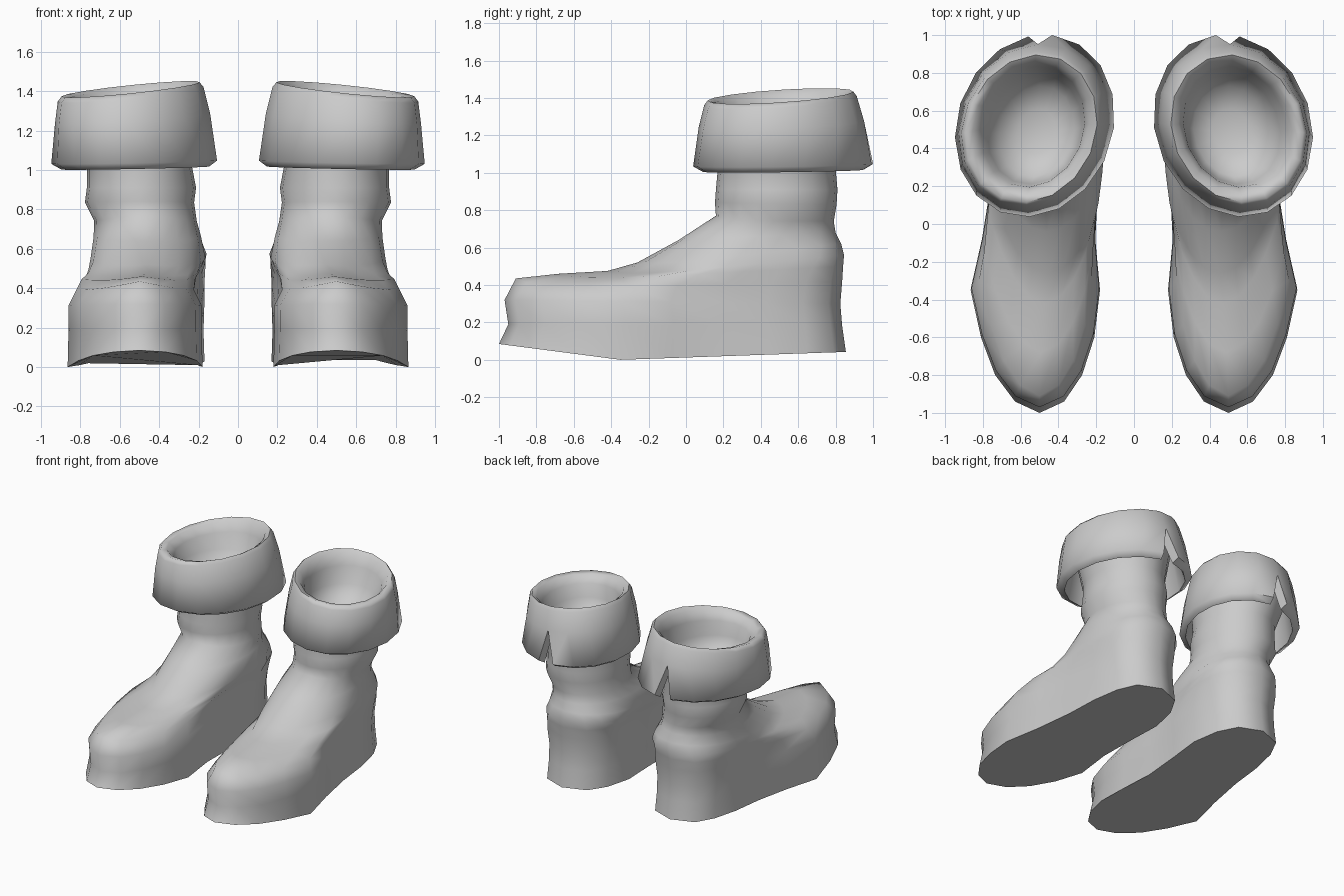
import bpy, bmesh
from math import pi, cos, sin, sqrt, radians

if "Cube" in bpy.data.objects:
    bpy.data.objects.remove(bpy.data.objects["Cube"])

leather = bpy.data.materials.new("plain grey leather")
leather.use_nodes = True
leather.diffuse_color = (0.6, 0.6, 0.6, 1)
leather.node_tree.nodes["Principled BSDF"].inputs["Base Color"].default_value = (0.6, 0.6, 0.6, 1)


def lerp(a, b, t):
    return a + (b - a) * t


def loft(bm, rings, closed=True):
    """Bridge equal-length point rings with quads and return the vertex rows."""
    rows = [[bm.verts.new(p) for p in ring] for ring in rings]
    count = len(rows[0])
    for low, high in zip(rows, rows[1:]):
        for i in range(count if closed else count - 1):
            j = (i + 1) % count
            bm.faces.new((low[i], low[j], high[j], high[i]))
    return rows


def finish(bm, name, angle):
    """Clean the mesh, shade it and mirror it into a pair."""
    bmesh.ops.remove_doubles(bm, verts=bm.verts, dist=0.0005)
    bmesh.ops.recalc_face_normals(bm, faces=bm.faces)
    mesh = bpy.data.meshes.new(name)
    bm.to_mesh(mesh)
    bm.free()
    mesh.materials.append(leather)
    obj = bpy.data.objects.new(name, mesh)
    bpy.context.collection.objects.link(obj)
    bpy.ops.object.select_all(action="DESELECT")
    obj.select_set(True)
    bpy.context.view_layer.objects.active = obj
    bpy.ops.object.shade_smooth_by_angle(angle=radians(angle))
    mirror = obj.modifiers.new("pair", "MIRROR")
    mirror.use_mirror_merge = False


# Sole outline from toe to heel: y, inner x, outer x
SOLE = [(-1, .5, .5), (-.94, .37, .63), (-.8, .275, .735), (-.6, .21, .81),
        (-.35, .18, .865), (-.08, .205, .805), (.2, .19, .76), (.45, .17, .74),
        (.65, .21, .70), (.79, .29, .63), (.855, .46, .46)]


def boot_ring(yf, zf, yb, zb, sf, sb, mix, cx=.46, sag=0, sole=False):
    """One slice, blending the sole outline (mix 0) into an ankle oval (mix 1)."""
    inner, outer = [], []
    last = len(SOLE) - 1
    for k, (sy, x0, x1) in enumerate(SOLE):
        oval = (1 - cos(pi * k / last)) / 2
        v = lerp((sy + 1) / 1.855, oval, mix)
        half = lerp((x1 - x0) / 2, .28 * sqrt(max(0, 1 - (2 * oval - 1) ** 2)), mix)
        half *= lerp(sf, sb, v)
        mid = lerp((x0 + x1) / 2, cx, mix)
        y = lerp(yf, yb, v)
        z = lerp(zf, zb, v) - sag * half * (1 - v)
        if sole:
            z = .13 * max(0, -.35 - y) + .035 * max(0, y + .35)
        inner.append((mid - half, y, z))
        outer.append((mid + half, y, z))
    return inner + outer[-2:0:-1]


# Boot: foot, instep and wrinkled ankle
bm = bmesh.new()
rows = loft(bm, [
    boot_ring(-1, 0, .855, 0, 1, 1, 0, sole=True),
    boot_ring(-.95, .19, .835, .18, .99, .98, 0),
    boot_ring(-.97, .32, .825, .30, .98, 1, 0),
    boot_ring(-.91, .435, .835, .42, .77, 1.06, 0, sag=.2),
    boot_ring(-.68, .46, .84, .5, .75, 1.15, .25, .455, .15),
    boot_ring(-.42, .475, .845, .56, .74, 1.22, .5, .445, .15),
    boot_ring(-.26, .52, .83, .62, .85, 1.2, .8, .445, .1),
    boot_ring(-.04, .64, .8, .68, .92, 1.03, 1),
    boot_ring(.16, .77, .79, .74, .93, .93, 1, .47, .1),
    boot_ring(.155, .84, .805, .83, .99, .99, 1, .5),
    boot_ring(.16, .91, .81, .91, .99, .99, 1, .49),
    boot_ring(.17, 1.02, .80, 1.02, .95, .95, 1, .5),
    boot_ring(.15, 1.3, .87, 1.3, 1.19, 1.19, 1, .53)])
bm.faces.new(rows[0][::-1])
finish(bm, "boots", 75)

# Folded cuff, split at the back: cx, cy, rx, ry, z, tilt, half gap
CUFF = [(.53, .51, .33, .36, 1.28, 0, 0),
        (.52, .52, .375, .43, 1.01, .2, .13),
        (.525, .52, .422, .482, 1.04, .2, .15),
        (.535, .51, .394, .442, 1.26, .6, 0),
        (.545, .505, .37, .408, 1.385, 1, 0),
        (.545, .505, .35, .39, 1.41, 1, 0),
        (.545, .51, .31, .355, 1.393, .8, 0),
        (.535, .515, .275, .32, 1.33, .5, 0),
        (.525, .5, .25, .29, 1.22, 0, 0),
        (.515, .49, .2, .24, 1.13, 0, 0),
        (.515, .49, .1, .12, 1.08, 0, 0)]
SIDES = 16


def cuff_ring(cx, cy, rx, ry, z, tilt, gap):
    """One slightly skewed oval, open at the back where it has a gap."""
    points = []
    for i in range(SIDES + 1):
        a = pi / 2 + gap + (2 * pi - 2 * gap) * i / SIDES
        dx, dy = rx * cos(a), ry * sin(a)
        points.append((cx + dx - .06 * dy, cy + dy - .06 * dx,
                       z + tilt * (.06 * dy - .1 * dx)))
    return points


bm = bmesh.new()
rows = loft(bm, [cuff_ring(*r) for r in CUFF], closed=False)
# Side walls of the split and floor of the opening
for end in (0, SIDES):
    bm.faces.new([row[end] for row in rows[:4]])
bm.faces.new(rows[-1][:SIDES])
finish(bm, "cuffs", 70)
